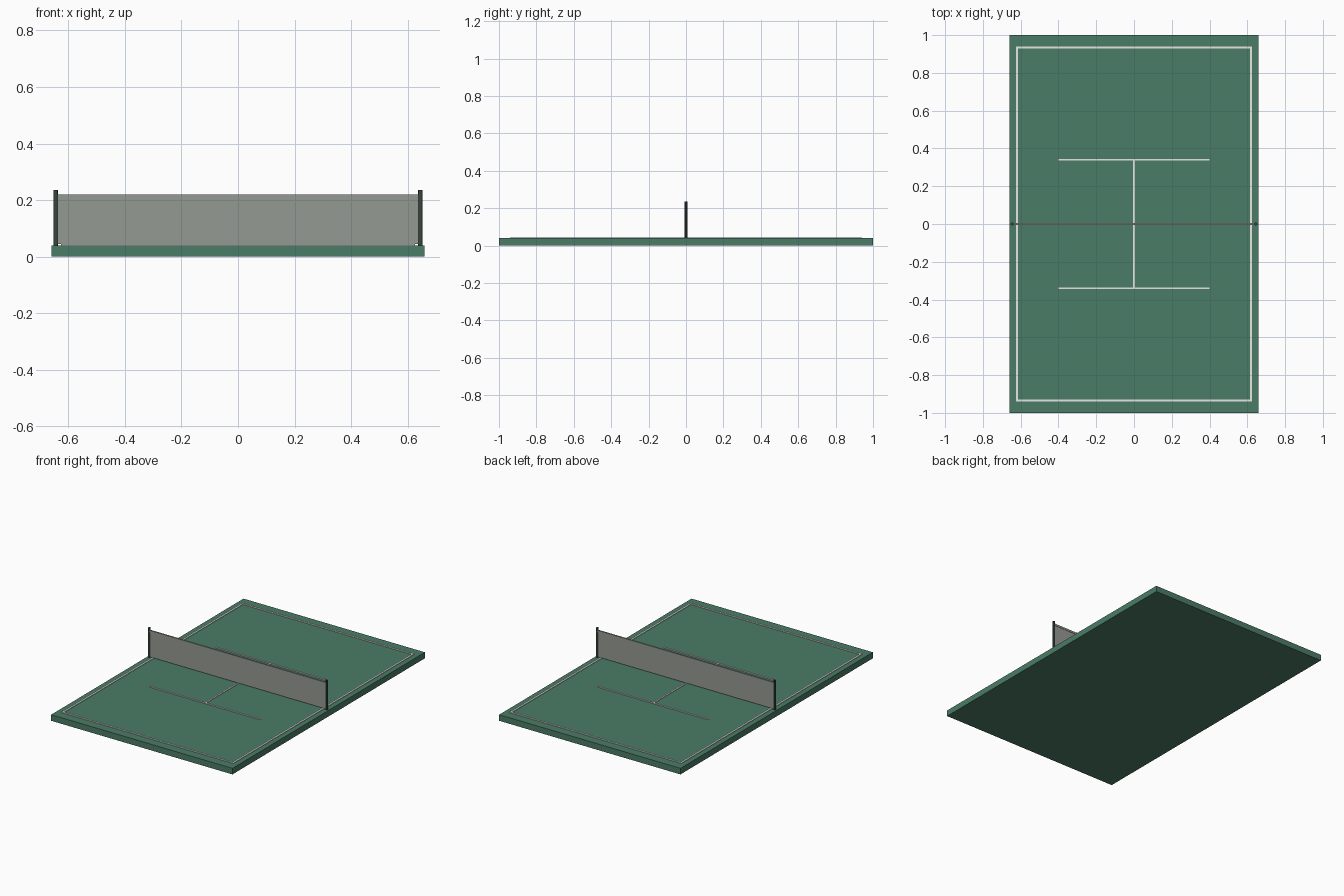
import bpy

if "Cube" in bpy.data.objects:
    bpy.data.objects.remove(bpy.data.objects["Cube"])


def material(name, rgb):
    m = bpy.data.materials.new(name)
    m.diffuse_color = (*rgb, 1)
    m.use_nodes = True
    m.node_tree.nodes["Principled BSDF"].inputs["Base Color"].default_value = m.diffuse_color
    return m


GREEN = material("court_green", (0.07, 0.20, 0.135))
WHITE = material("line_white", (0.80, 0.80, 0.76))
MESH = material("net_grey", (0.30, 0.32, 0.29))
DARK = material("post_dark", (0.04, 0.06, 0.05))


def box(name, x, y, z, mat):
    """Box from (min, max) ranges on each axis."""
    bpy.ops.mesh.primitive_cube_add(size=1, location=[(a + b) / 2 for a, b in (x, y, z)])
    ob = bpy.context.object
    ob.name = name
    ob.scale = [b - a for a, b in (x, y, z)]
    bpy.ops.object.transform_apply(location=False, rotation=False, scale=True)
    ob.data.materials.append(mat)
    return ob


TOP = 0.04
LINE_Z = (TOP - 0.002, TOP + 0.004)
W = 0.006    # half width of border lines
S = 0.005    # half width of service lines

# Court slab
box("court_slab", (-0.66, 0.66), (-1, 1), (0, TOP), GREEN)

# Painted lines
for side, s in (("left", -1), ("right", 1)):
    box(f"{side}_side_line", (s * 0.62 - W, s * 0.62 + W), (-0.941, 0.941), LINE_Z, WHITE)
for end, s in (("front", -1), ("back", 1)):
    box(f"{end}_base_line", (-0.62 + W, 0.62 - W), (s * 0.935 - W, s * 0.935 + W), LINE_Z, WHITE)
    box(f"{end}_service_line", (-0.40, 0.40), (s * 0.34 - S, s * 0.34 + S), LINE_Z, WHITE)
box("centre_line", (-S, S), (-0.34 + S, 0.34 - S), LINE_Z, WHITE)

# Net panel with its top band and side bands
box("net_panel", (-0.638, 0.638), (-0.003, 0.003), (0.045, 0.21), MESH)
box("net_top_band", (-0.64, 0.64), (-0.005, 0.005), (0.207, 0.22), MESH)

# Posts at both ends of the net
for side, s in (("left", -1), ("right", 1)):
    bpy.ops.mesh.primitive_cylinder_add(vertices=12, radius=0.008, depth=0.195,
                                        location=(s * 0.645, 0, 0.1375))
    post = bpy.context.object
    post.name = f"{side}_post"
    post.data.materials.append(DARK)
    bpy.ops.object.shade_smooth_by_angle()
